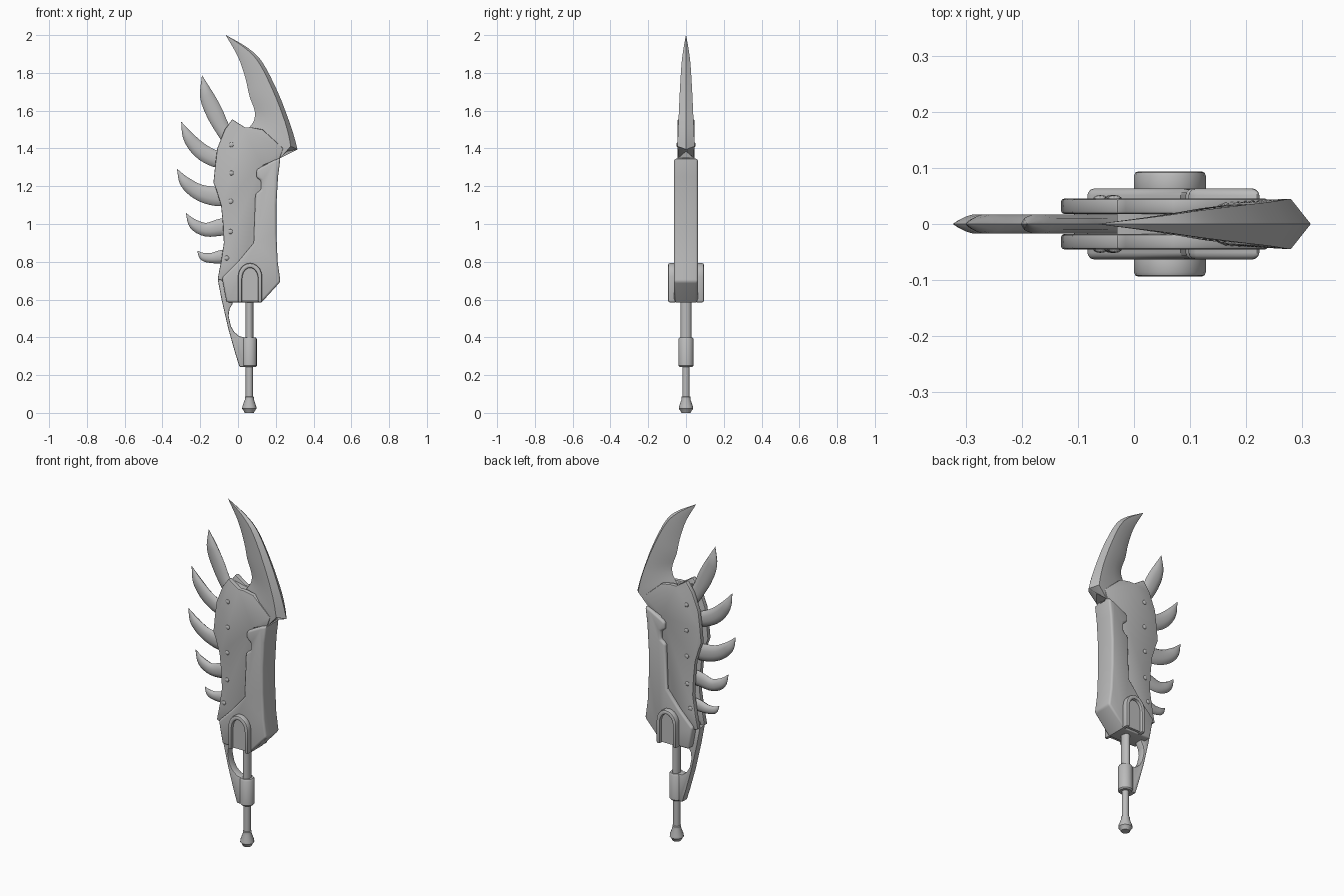
import bpy, bmesh, math
from mathutils import Vector

cube = bpy.data.objects.get("Cube")
if cube:
    bpy.data.objects.remove(cube, do_unlink=True)

metal = bpy.data.materials.new("grey metal")
metal.use_nodes = True
GREY = (0.5, 0.5, 0.5, 1)
metal.diffuse_color = GREY
metal.node_tree.nodes["Principled BSDF"].inputs["Base Color"].default_value = GREY


def finish(name, bm, bevel=0.0, segments=2, angle=35):
    """Bevel sharp edges, then turn the bmesh into a shaded object."""
    bmesh.ops.recalc_face_normals(bm, faces=bm.faces)
    if bevel:
        sharp = [e for e in bm.edges if e.calc_face_angle(0) > math.radians(50)]
        bmesh.ops.bevel(bm, geom=sharp, offset=bevel, segments=segments,
                        profile=0.5, affect='EDGES', clamp_overlap=True)
    mesh = bpy.data.meshes.new(name)
    bm.to_mesh(mesh)
    bm.free()
    mesh.materials.append(metal)
    obj = bpy.data.objects.new(name, mesh)
    bpy.context.collection.objects.link(obj)
    bpy.ops.object.select_all(action='DESELECT')
    obj.select_set(True)
    bpy.context.view_layer.objects.active = obj
    bpy.ops.object.shade_smooth_by_angle(angle=math.radians(angle))
    return obj


def prism(name, outline, y0, y1, bevel=0.0, segments=2):
    """Extrude an x-z outline from y0 to y1."""
    bm = bmesh.new()
    face = bm.faces.new([bm.verts.new((x, y0, z)) for x, z in outline])
    new = bmesh.ops.extrude_face_region(bm, geom=[face])["geom"]
    bmesh.ops.translate(bm, vec=(0, y1 - y0, 0),
                        verts=[v for v in new if isinstance(v, bmesh.types.BMVert)])
    return finish(name, bm, bevel, segments)


def loft(name, rings, angle=35):
    """Skin a run of equally sized rings and cap the ends."""
    bm = bmesh.new()
    loops = [[bm.verts.new(p) for p in ring] for ring in rings]
    n = len(loops[0])
    for a, b in zip(loops, loops[1:]):
        for i in range(n):
            j = (i + 1) % n
            bm.faces.new((a[i], a[j], b[j], b[i]))
    bm.faces.new(loops[0])
    bm.faces.new(loops[-1])
    bmesh.ops.remove_doubles(bm, verts=bm.verts, dist=0.0004)
    return finish(name, bm, angle=angle)


def lathe(name, profile, x=0.06, stretch=1.0, sides=16):
    """Revolve (radius, z) pairs about a vertical axis."""
    turn = [math.tau * i / sides for i in range(sides)]
    return loft(name, [[(x + r * math.cos(t), stretch * r * math.sin(t), z)
                        for t in turn] for r, z in profile])


def smooth_path(points, steps=4):
    """Catmull-Rom interpolation of tuples of any length."""
    pts = [Vector(p) for p in points]
    pts = [2 * pts[0] - pts[1]] + pts + [2 * pts[-1] - pts[-2]]
    out = []
    for a, b, c, d in zip(pts, pts[1:], pts[2:], pts[3:]):
        for s in range(steps):
            t = s / steps
            out.append(b + 0.5 * t * (c - a + t * (2 * a - 5 * b + 4 * c - d
                                                 + t * (3 * (b - c) + d - a))))
    return out + [pts[-2]]


# Hooked blade: outer edge x, z, then inner edge x, z
edges = smooth_path([
    (-.063, 2.0, -.064, 1.998), (.055, 1.93, .0, 1.885), (.13, 1.855, .04, 1.77),
    (.21, 1.7, .06, 1.68), (.265, 1.56, .088, 1.6), (.295, 1.47, .085, 1.55),
    (.315, 1.395, .06, 1.51)])
widths = smooth_path([(.0005, 0), (.014, 0), (.024, 0), (.033, 0), (.039, 0), (.043, 0), (.045, 0)])
rings = []
for (ox, oz, ix, iz), (w, _) in zip(edges, widths):
    o, i = Vector((ox, 0, oz)), Vector((ix, 0, iz))
    near, far = o.lerp(i, .14), o.lerp(i, .6)
    side = Vector((0, w, 0))
    rings.append([o, near + side, far + side * .85, i, far - side * .85, near - side])
# root of the blade narrows down into the plates
root = [(.26, 1.385), (.225, 1.35), (.15, 1.38), (.03, 1.45)]
ys = (0, .04, .04, 0, -.04, -.04)
rings.append([(root[k][0], y, root[k][1]) for k, y in zip((0, 1, 2, 3, 2, 1), ys)])
loft("hooked_blade", rings, angle=30)

# Paired side plates with a slot between them for the teeth
plate = [(-.03, 1.555), (-.015, 1.545), (.035, 1.512), (.07, 1.512), (.13, 1.5),
         (.24, 1.4), (.22, 1.345), (.13, 1.31), (.13, .88), (.04, .78), (-.08, .7),
         (-.108, .708), (-.09, .8), (-.075, .9), (-.08, 1.0), (-.09, 1.1),
         (-.115, 1.18), (-.13, 1.22), (-.122, 1.3), (-.11, 1.4), (-.07, 1.5)]
for s, label in ((-1, "front"), (1, "back")):
    prism(label + "_side_plate", plate, s * .018, s * .045, .005)
    # Rivets
    for x, z in ((-.035, 1.42), (-.035, 1.27), (-.038, 1.12), (-.04, .96), (-.06, .82)):
        bm = bmesh.new()
        bmesh.ops.create_uvsphere(bm, u_segments=10, v_segments=6, radius=.013)
        bmesh.ops.scale(bm, vec=(1, .5, 1), verts=bm.verts)
        bmesh.ops.translate(bm, vec=(x, s * .045, z), verts=bm.verts)
        finish(label + "_rivet", bm)
prism("plate_core", [(-.03, 1.52), (.06, 1.5), (.2, 1.38), (.2, .75), (-.03, .75)], -.03, .03)

# Thick spine with a stepped seam against the plates
spine = [(.225, 1.35), (.185, 1.335), (.11, 1.295), (.097, 1.285), (.097, 1.245),
         (.122, 1.23), (.122, 1.18), (.092, 1.16), (.083, .9), (.0, .8),
         (-.085, .715), (-.06, .585), (.125, .585), (.225, .695), (.21, .8),
         (.203, .95), (.203, 1.1), (.212, 1.25)]
prism("spine", spine, -.063, .063, .012, 3)

# Teeth: x, z, half height along the centre line
teeth = [
    [(-.19, 1.785, .001), (-.165, 1.68, .037), (-.125, 1.59, .045), (-.085, 1.51, .04), (-.03, 1.42, .035)],
    [(-.3, 1.54, .001), (-.262, 1.46, .03), (-.2, 1.39, .042), (-.12, 1.345, .044), (-.03, 1.33, .04)],
    [(-.322, 1.29, .001), (-.28, 1.222, .03), (-.21, 1.17, .042), (-.125, 1.147, .05), (-.03, 1.14, .045)],
    [(-.275, 1.057, .001), (-.235, 1.0, .027), (-.17, .97, .036), (-.09, .983, .045), (-.02, .99, .045)],
    [(-.215, .857, .001), (-.185, .828, .021), (-.14, .82, .027), (-.085, .827, .036), (-.03, .83, .036)]]
for k, tooth in enumerate(teeth):
    path = smooth_path(tooth)
    rings = []
    for i, (x, z, h) in enumerate(path):
        a, b = path[max(i - 1, 0)], path[min(i + 1, len(path) - 1)]
        along = Vector((b.x - a.x, 0, b.y - a.y)).normalized()
        across = Vector((-along.z, 0, along.x))
        rings.append([Vector((x, 0, z)) + across * h * math.cos(t)
                      + Vector((0, min(.018, h * .6) * math.sin(t), 0))
                      for t in (math.tau * j / 10 for j in range(10))])
    loft("tooth_%d" % (k + 1), rings, angle=40)


# Arched bosses on both sides of the grip socket
def arch(half, base, spring, rise):
    arc = [(.064 + half * math.cos(math.pi * i / 10), spring + rise * math.sin(math.pi * i / 10))
           for i in range(11)]
    return [(.064 + half, base)] + arc + [(.064 - half, base)]


for s, label in ((-1, "front"), (1, "back")):
    frame = arch(.064, .585, .72, .073) + arch(.042, .585, .71, .058)[::-1]
    prism(label + "_arch_frame", frame, s * .05, s * .094, .008)
    prism(label + "_arch_panel", arch(.045, .592, .71, .06), s * .05, s * .076)

# Grip: upper rod, collar, lower rod and pommel
lathe("upper_rod", [(.021, .38), (.021, .6)], stretch=1.35)
lathe("collar", [(.034, .243), (.04, .25), (.04, .39), (.034, .4)])
lathe("lower_rod", [(.019, .07), (.019, .26)])
lathe("pommel", [(.024, 0), (.03, .012), (.038, .022), (.037, .034), (.024, .07), (.024, .085), (.019, .088)])

# Finger guard
guard = [(-.108, .71), (-.087, .6), (-.05, .44), (-.013, .31), (.008, .243), (.035, .243),
         (.035, .4), (.008, .405), (-.02, .428), (-.038, .46), (-.05, .515), (-.045, .55),
         (-.03, .575), (-.03, .7)]
prism("finger_guard", guard, -.024, .024, .006)
